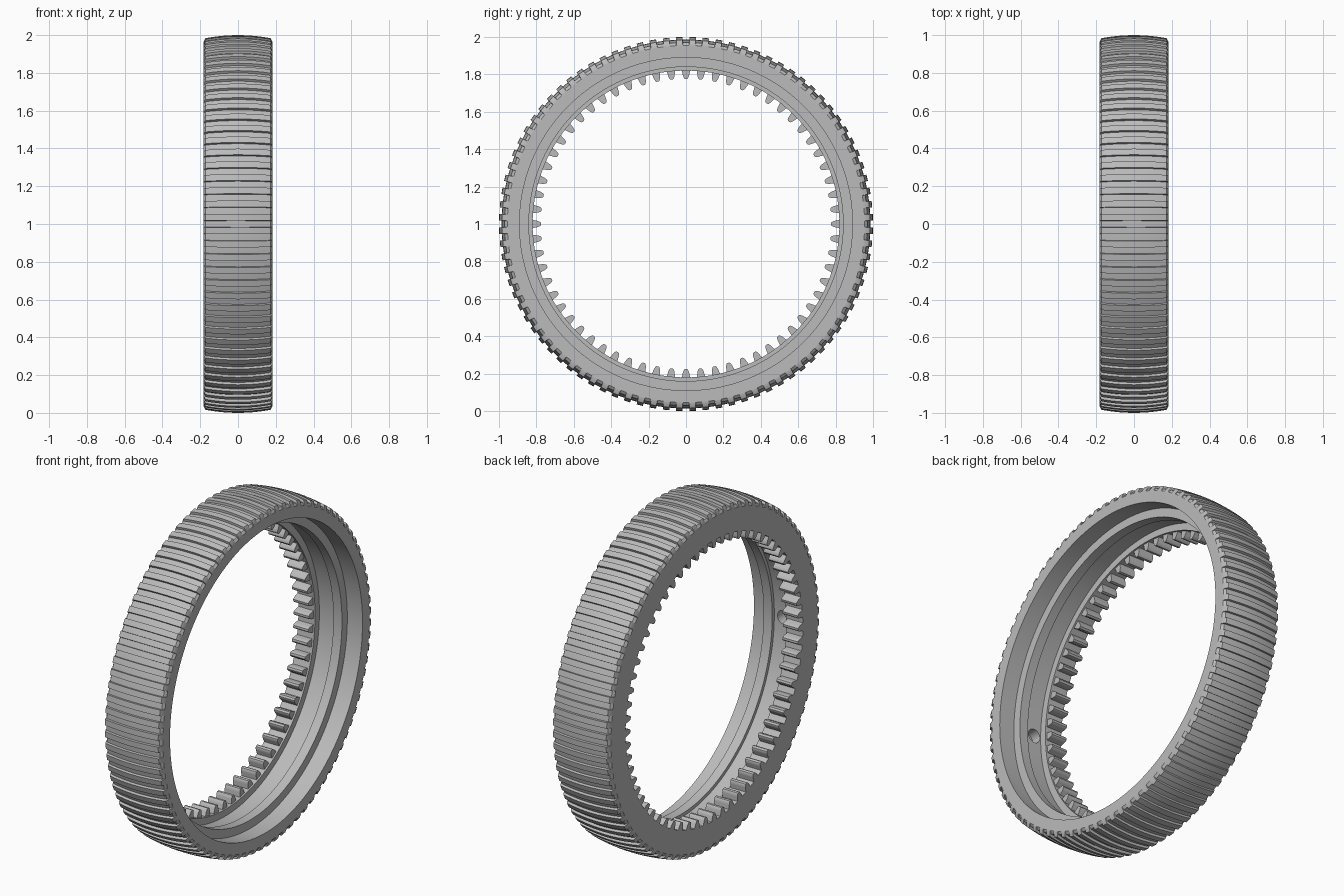
import bpy, bmesh, math
from mathutils import Vector

cube = bpy.data.objects.get("Cube")
if cube:
    bpy.data.objects.remove(cube)

HALF = 0.183       # half of the ring's width along x
RIBS = 88          # raised bars on the tread
TEETH = 64         # internal gear teeth
GROOVE = 0.014     # tread groove depth

steel = bpy.data.materials.new("grey steel")
steel.use_nodes = True
grey = (0.5, 0.5, 0.5, 1)
steel.diffuse_color = grey
steel.node_tree.nodes["Principled BSDF"].inputs["Base Color"].default_value = grey


def polar(x, r, a):
    """Point at radius r and angle a round the ring's axis."""
    return Vector((x, r * math.cos(a), 1 + r * math.sin(a)))


def crown(x):
    """Outer radius of the barrel-shaped tread."""
    return 1 - 0.018 * (x / HALF) ** 2


def finish(bm, name, smooth=30):
    bmesh.ops.recalc_face_normals(bm, faces=bm.faces)
    mesh = bpy.data.meshes.new(name)
    bm.to_mesh(mesh)
    bm.free()
    obj = bpy.data.objects.new(name, mesh)
    bpy.context.collection.objects.link(obj)
    mesh.materials.append(steel)
    bpy.ops.object.select_all(action='DESELECT')
    obj.select_set(True)
    bpy.context.view_layer.objects.active = obj
    bpy.ops.object.shade_smooth_by_angle(angle=math.radians(smooth))
    return obj


def skin(bm, loops, closed):
    """Bridge matching closed loops of points; cap the ends if not closed."""
    rows = [[bm.verts.new(p) for p in loop] for loop in loops]
    n = len(rows[0])
    for i in range(len(rows) - (not closed)):
        a, b = rows[i], rows[(i + 1) % len(rows)]
        for j in range(n):
            k = (j + 1) % n
            bm.faces.new((a[j], a[k], b[k], b[j]))
    if not closed:
        bm.faces.new(rows[0])
        bm.faces.new(rows[-1])


# Ring body: stepped bore on the inside, barrel on the outside
tread_x = [HALF * (i / 5 - 1) * 0.94 for i in range(11)]
outer = [(x, crown(x) - GROOVE) for x in tread_x]
bore = [(HALF, 0.955), (HALF, 0.89), (0.085, 0.89), (0.085, 0.84),
        (0.03, 0.84), (0.03, 0.86), (-0.075, 0.86), (-0.075, 0.82),
        (-HALF, 0.82), (-HALF, 0.955)]
SEGS = RIBS * 2
bm = bmesh.new()
skin(bm, [[polar(x, r, math.tau * s / SEGS) for x, r in outer + bore]
          for s in range(SEGS)], True)
body = finish(bm, "ring_body")

# Blind pin hole in the bore groove
bpy.ops.mesh.primitive_cylinder_add(vertices=32, radius=0.04, depth=0.16,
                                    location=(-0.03, -0.84, 1),
                                    rotation=(math.pi / 2, 0, 0))
cutter = bpy.context.object
cutter.name = "pin_hole_cutter"
cutter.hide_render = True
cut = body.modifiers.new("pin_hole", 'BOOLEAN')
cut.object = cutter
cut.solver = 'EXACT'
bpy.context.view_layer.objects.active = body
bpy.ops.object.modifier_apply(modifier=cut.name)
bpy.data.objects.remove(cutter)

# Tread ribs: crowned bars with rounded ends
bm = bmesh.new()
rib_path = [(-HALF, 0.962)] + [(x, crown(x)) for x in tread_x] + [(HALF, 0.962)]
for i in range(RIBS):
    mid = math.tau * (i + 0.5) / RIBS
    foot, top = math.tau / RIBS * 0.30, math.tau / RIBS * 0.24
    skin(bm, [[polar(x, 0.945, mid - foot), polar(x, r, mid - top),
               polar(x, r, mid + top), polar(x, 0.945, mid + foot)]
              for x, r in rib_path], False)
finish(bm, "tread_ribs")

# Internal gear teeth: tapered with rounded tips
bm = bmesh.new()
flank = [(0.825, 0.025), (0.815, 0.021), (0.795, 0.017), (0.780, 0.011),
         (0.776, 0.006)]
section = [(r, -w) for r, w in flank] + [(r, w) for r, w in reversed(flank)]
for i in range(TEETH):
    mid = math.tau * i / TEETH
    skin(bm, [[polar(x, r, mid + w / r) for r, w in section]
              for x in (-HALF, -0.085)], False)
finish(bm, "gear_teeth")
